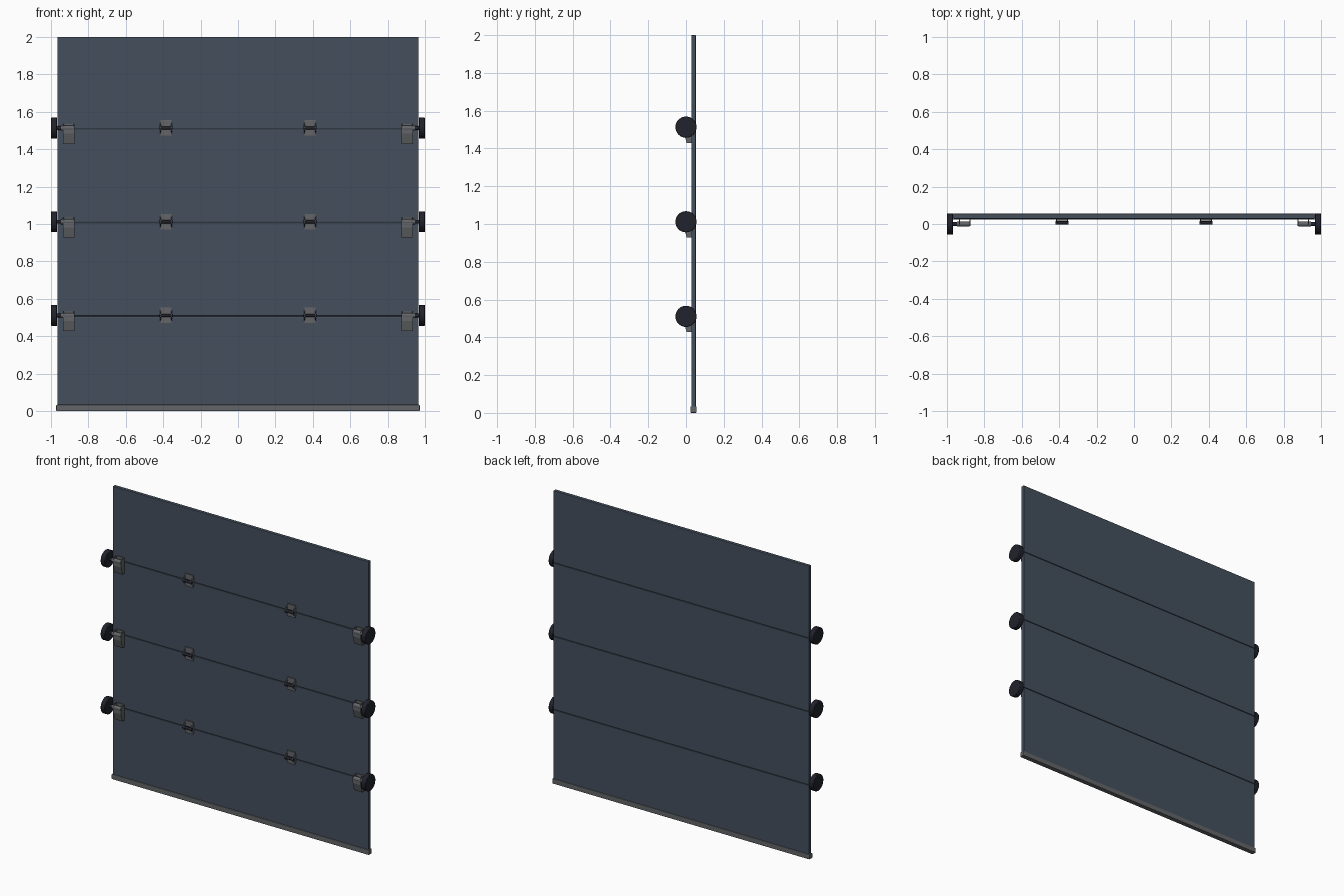
import bpy, bmesh, math
from mathutils import Matrix, Vector

if "Cube" in bpy.data.objects:
    bpy.data.objects.remove(bpy.data.objects["Cube"])


def mat(name, c):
    m = bpy.data.materials.new(name)
    m.diffuse_color = (*c, 1)
    m.use_nodes = True
    m.node_tree.nodes["Principled BSDF"].inputs["Base Color"].default_value = m.diffuse_color
    return m


SLATE = mat("slate_blue_panel", (0.058, 0.078, 0.108))
STEEL = mat("grey_metal", (0.125, 0.13, 0.14))
BLACK = mat("black_rubber", (0.015, 0.016, 0.025))
SEAM = mat("dark_seam", (0.025, 0.033, 0.045))


def finish(bm, name, m, bevel=0, smooth=False):
    bmesh.ops.recalc_face_normals(bm, faces=bm.faces)
    me = bpy.data.meshes.new(name)
    bm.to_mesh(me)
    bm.free()
    ob = bpy.data.objects.new(name, me)
    bpy.context.collection.objects.link(ob)
    me.materials.append(m)
    if bevel:
        b = ob.modifiers.new("bevel", "BEVEL")
        b.width, b.segments, b.limit_method = bevel, 2, "ANGLE"
    if smooth:
        bpy.ops.object.select_all(action="DESELECT")
        ob.select_set(True)
        bpy.context.view_layer.objects.active = ob
        bpy.ops.object.shade_smooth_by_angle(angle=math.radians(35))
    return ob


def box(name, x, y, z, m, bevel=0):
    bm = bmesh.new()
    bmesh.ops.create_cube(bm, size=1)
    for v in bm.verts:
        v.co = Vector(r[0] if c < 0 else r[1] for r, c in zip((x, y, z), v.co))
    return finish(bm, name, m, bevel)


def rod(name, x0, x1, y, z, r, m, n=32, bevel=0):
    bm = bmesh.new()
    bmesh.ops.create_cone(bm, cap_ends=True, segments=n, radius1=r, radius2=r,
                          depth=abs(x1 - x0),
                          matrix=Matrix.Translation(((x0 + x1) / 2, y, z)) @
                          Matrix.Rotation(math.pi / 2, 4, "Y"))
    return finish(bm, name, m, bevel, True)


def prism(name, x0, x1, yz, m):
    """Side profile in y,z extruded along x."""
    bm = bmesh.new()
    f = bm.faces.new([bm.verts.new((x0, y, z)) for y, z in yz])
    ext = bmesh.ops.extrude_face_region(bm, geom=[f])
    for v in ext["geom"]:
        if isinstance(v, bmesh.types.BMVert):
            v.co.x = x1
    return finish(bm, name, m)


# four door sections with narrow joints and a dark core showing in the joints
levels = [0.02, 0.506, 1.007, 1.508, 2.0]
for i in range(4):
    lo = levels[i] + (0.003 if i else 0)
    hi = levels[i + 1] - (0.003 if i < 3 else 0)
    box(f"door_section_{i + 1}", (-0.965, 0.965), (0.028, 0.052), (lo, hi), SLATE, 0.003)
for z in levels[1:4]:
    box("section_joint", (-0.963, 0.963), (0.032, 0.048), (z - 0.01, z + 0.01), SEAM)

# bottom weather strip
box("bottom_seal", (-0.972, 0.972), (0.023, 0.056), (0, 0.034), STEEL, 0.004)

for z in levels[1:4]:
    c = z + 0.005
    for s in (-1, 1):
        # roller wheel and shaft
        rod("roller_wheel", s * 0.967, s * 1.0, 0, c, 0.056, BLACK, 40, 0.004)
        rod("roller_shaft", s * 0.88, s * 0.97, 0, c, 0.01, BLACK, 16)

        # roller bracket: sloping plate with side flanges and a top lip
        rod("roller_sleeve", s * 0.88, s * 0.945, 0, c, 0.014, STEEL, 16)
        prism("bracket_plate", s * 0.875, s * 0.935,
              [(0.004, c - 0.084), (-0.012, c - 0.03), (-0.012, c + 0.006),
               (-0.007, c + 0.006), (-0.007, c - 0.03), (0.009, c - 0.084)], STEEL)
        for x in (0.875, 0.931):
            prism("bracket_flange", s * x, s * (x + 0.004),
                  [(0.028, c - 0.084), (0.004, c - 0.084), (-0.012, c - 0.03),
                   (-0.012, c + 0.012), (0.0, c + 0.022), (0.028, c + 0.022)], STEEL)
        box("bracket_base", (s * 0.905 - 0.03, s * 0.905 + 0.03), (0.023, 0.028),
            (c - 0.084, c + 0.022), STEEL)

        # middle hinge: two leaves, raised knuckle ears and pin
        h = s * 0.385
        box("hinge_upper_leaf", (h - 0.03, h + 0.03), (0.02, 0.028), (c + 0.004, c + 0.042), STEEL, 0.001)
        box("hinge_lower_leaf", (h - 0.03, h + 0.03), (0.02, 0.028), (c - 0.042, c - 0.004), STEEL, 0.001)
        for e in (-0.032, 0.026):
            prism("hinge_ear", h + e, h + e + 0.006,
                  [(0.028, c - 0.03), (0.0, c - 0.012), (-0.003, c),
                   (0.0, c + 0.012), (0.028, c + 0.03)], STEEL)
        rod("hinge_pin", h - 0.036, h + 0.036, 0.006, c, 0.009, BLACK, 16)
